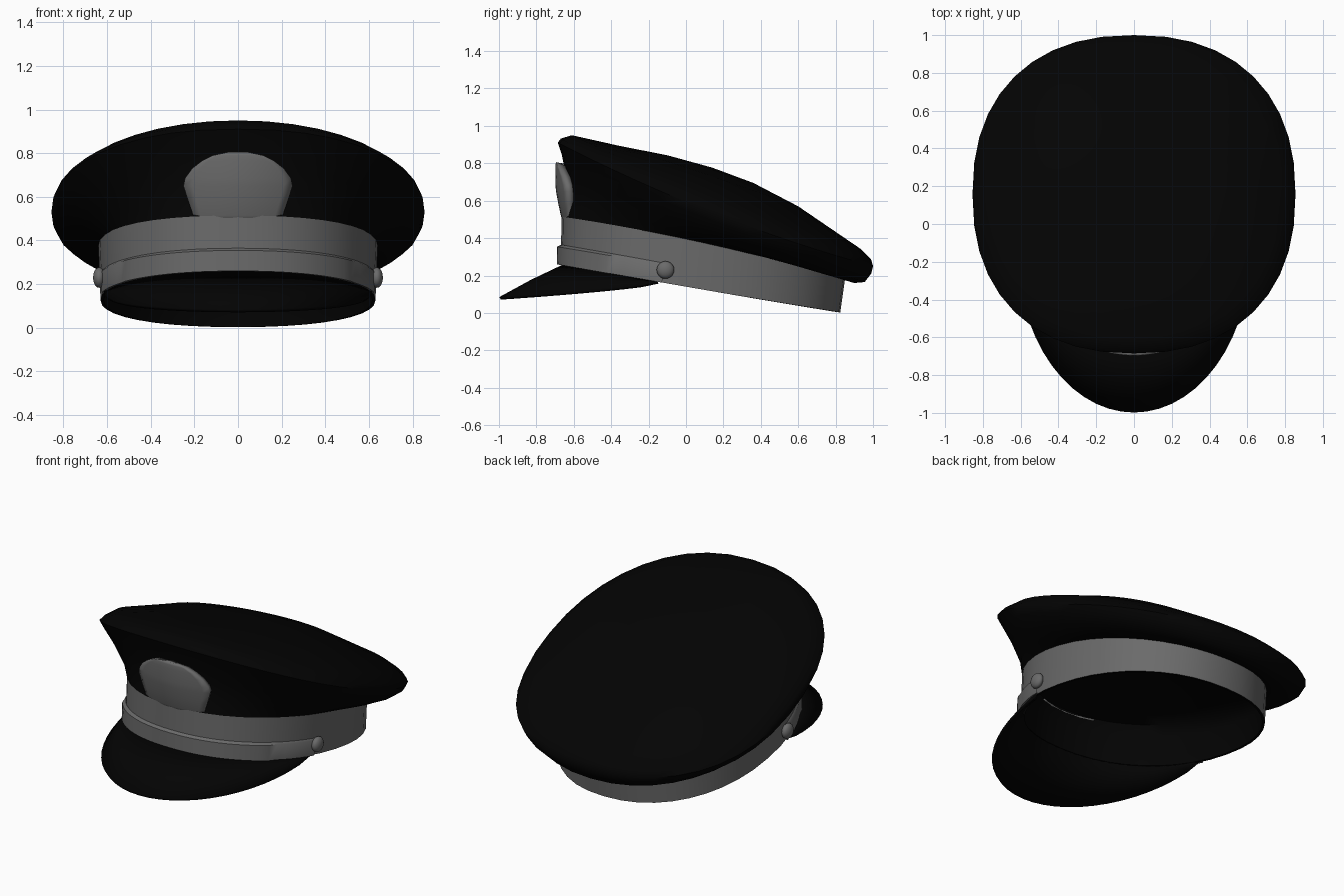
import bpy, bmesh, math
from mathutils import Vector

SEG = 40

if "Cube" in bpy.data.objects:
    bpy.data.objects.remove(bpy.data.objects["Cube"], do_unlink=True)


def material(name, value):
    mat = bpy.data.materials.new(name)
    mat.use_nodes = True
    colour = (value, value, value, 1)
    mat.diffuse_color = colour
    bsdf = mat.node_tree.nodes["Principled BSDF"]
    bsdf.inputs["Base Color"].default_value = colour
    bsdf.inputs["Roughness"].default_value = 0.8
    return mat


black = material("black cloth", 0.001)
grey = material("grey trim", 0.145)


def point(ring, angle):
    """Point on a tilted superellipse: half width, front/back y, front/mid/back z, power."""
    a, yf, yb, zf, zm, zb, n = ring
    c, s = math.cos(angle), math.sin(angle)
    x = math.copysign(abs(c) ** (2 / n), c)
    t = math.copysign(abs(s) ** (2 / n), s)
    z = zm + (zb - zf) / 2 * t + ((zb + zf) / 2 - zm) * t * t
    return Vector((a * x, (yf + yb) / 2 + (yb - yf) / 2 * t, z))


def finish(bm, name, mat):
    mesh = bpy.data.meshes.new(name)
    bm.to_mesh(mesh)
    bm.free()
    mesh.materials.append(mat)
    obj = bpy.data.objects.new(name, mesh)
    bpy.context.collection.objects.link(obj)
    bpy.ops.object.select_all(action="DESELECT")
    obj.select_set(True)
    bpy.context.view_layer.objects.active = obj
    bpy.ops.object.shade_smooth_by_angle(angle=math.radians(50))
    return obj


def skin(name, rows, mat, closed=False, tip=None, flip=False):
    """Join rows of points with quads, with an optional centre point after the last."""
    bm = bmesh.new()
    grid = [[bm.verts.new(p) for p in row] for row in rows]
    count = len(rows[0])
    for low, high in zip(grid, grid[1:]):
        for i in range(count if closed else count - 1):
            j = (i + 1) % count
            bm.faces.new((low[i], low[j], high[j], high[i]))
    if tip:
        top = bm.verts.new(tip)
        for i in range(count):
            bm.faces.new((grid[-1][i], grid[-1][(i + 1) % count], top))
    if flip:
        bmesh.ops.reverse_faces(bm, faces=bm.faces[:])
    return finish(bm, name, mat)


def loft(name, rings, mat, tip=None, flip=False):
    rows = [[point(r, math.tau * i / SEG) for i in range(SEG)] for r in rings]
    return skin(name, rows, mat, True, tip, flip)


def thicken(obj, depth):
    mod = obj.modifiers.new("thickness", "SOLIDIFY")
    mod.thickness = depth
    mod.offset = -1


# Head band
band_low = (0.63, -0.67, 0.825, 0.26, 0.127, 0.003, 2.2)
band_high = (0.64, -0.665, 0.85, 0.515, 0.375, 0.18, 2.1)
loft("head_band", [band_low, band_high], grey)

# Dark lining: inside wall of the band, rounded into a shallow dome
rim = (0.615, -0.655, 0.81, 0.26, 0.127, 0.004, 2.2)
lining = [
    band_low,
    rim,
    (0.622, -0.645, 0.825, 0.44, 0.305, 0.125, 2.1),
    (0.59, -0.61, 0.79, 0.495, 0.365, 0.18, 2.1),
    (0.5, -0.5, 0.68, 0.5, 0.395, 0.23, 2.1),
    (0.25, -0.2, 0.38, 0.47, 0.43, 0.35, 2),
]
loft("lining", lining, black, (0, 0.09, 0.44), flip=True)

# Flared crown with a gently domed top
crown = [
    band_high,
    (0.7, -0.635, 0.9, 0.61, 0.385, 0.16, 2.1),
    (0.78, -0.64, 0.955, 0.73, 0.43, 0.165, 2.15),
    (0.835, -0.665, 0.99, 0.85, 0.485, 0.21, 2.25),
    (0.855, -0.685, 1.0, 0.91, 0.53, 0.25, 2.3),
    (0.845, -0.67, 0.99, 0.932, 0.56, 0.285, 2.2),
    (0.79, -0.61, 0.93, 0.95, 0.62, 0.345, 2.05),
    (0.5, -0.35, 0.6, 0.892, 0.735, 0.57, 2),
    (0.25, -0.1, 0.36, 0.843, 0.77, 0.695, 2),
]
loft("crown", crown, black, (0, 0.14, 0.777))

# Visor, from the lower band edge out to a rounded rim
steps = 28
inner, outer = [], []
start = math.asin(0.3)
for i in range(steps + 1):
    u = i / steps
    inner.append(point(rim, -start - (math.pi - 2 * start) * u))
    s = max(0, math.sin(math.pi * u))
    outer.append(Vector((0.615 * math.cos(math.pi * u), -0.15 - 0.848 * s, 0.168 - 0.083 * s ** 0.65)))
middle = [a.lerp(b, 0.5) + Vector((0, 0, 0.006)) for a, b in zip(inner, outer)]
visor = skin("visor", [inner, middle, outer], black)
thicken(visor, 0.016)

# Chin strap round the front of the band, thicker between its two keepers
strip = []
for f, raised in ((0, 0), (0, 1), (0.37, 1), (0.41, 0)):
    row = []
    for i in range(37):
        u = i / 18 - 1
        angle = -math.pi / 2 + 1.33 * u
        p = point(band_low, angle).lerp(point(band_high, angle), f)
        bulge = 0.02 if abs(u) < 0.7 else 0.01
        row.append(p + Vector((math.cos(angle), math.sin(angle), 0)) * (bulge * raised + 0.001))
    strip.append(row)
skin("chin_strap", strip, grey)

# Front badge plate, rising out of the band and bent round the crown: z, half width, y
outline = [(0.47, 0.2, -0.652), (0.515, 0.205, -0.668), (0.58, 0.228, -0.682),
           (0.65, 0.25, -0.695), (0.685, 0.243, -0.698), (0.73, 0.21, -0.699),
           (0.765, 0.165, -0.699), (0.79, 0.115, -0.698), (0.806, 0.04, -0.695)]
plate = []
for z, half, y in outline:
    xs = [half * (k / 6 - 1) for k in range(13)]
    plate.append([Vector((x, y + 0.95 * x * x, z)) for x in xs])
badge = skin("front_badge", plate, grey)
thicken(badge, 0.04)

# Side buttons
for side, label in ((1, "left"), (-1, "right")):
    bm = bmesh.new()
    bmesh.ops.create_uvsphere(bm, u_segments=20, v_segments=10, radius=1)
    for v in bm.verts:
        v.co = Vector((side * 0.636 + v.co.z * 0.028, -0.11 + v.co.x * 0.047, 0.23 + v.co.y * 0.047))
    bmesh.ops.recalc_face_normals(bm, faces=bm.faces[:])
    finish(bm, label + "_button", grey)
